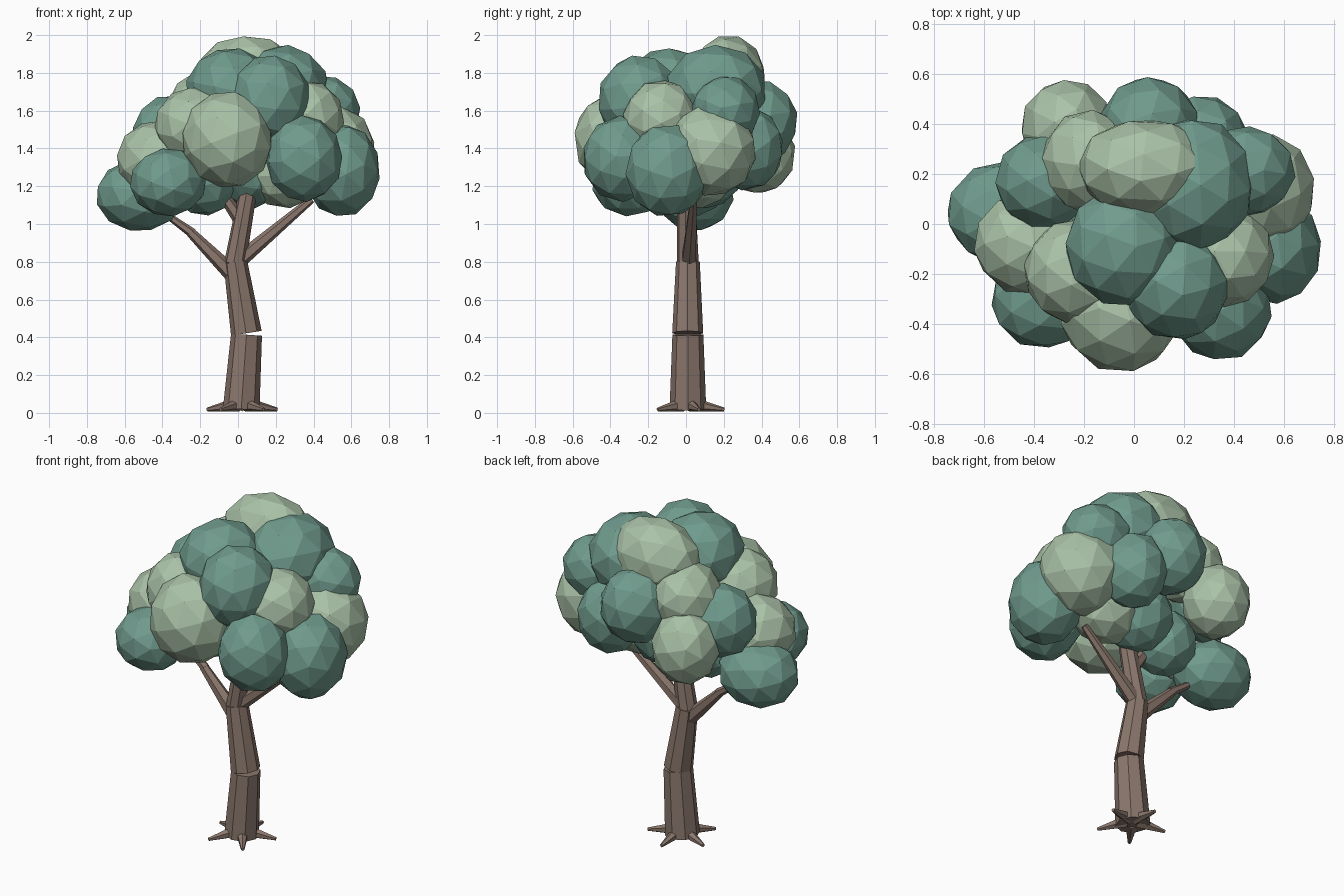
import bpy, bmesh, math, random
from mathutils import Vector, Matrix, Euler

random.seed(4)


def material(name, rgb):
    m = bpy.data.materials.new(name)
    m.diffuse_color = (*rgb, 1)
    return m


BARK = material("bark_brown", (0.255, 0.184, 0.150))
DARK = material("dark_green", (0.162, 0.328, 0.268))
LIGHT = material("light_green", (0.402, 0.540, 0.390))


def finish(bm, name, mat):
    me = bpy.data.meshes.new(name)
    bm.to_mesh(me)
    bm.free()
    me.materials.append(mat)
    ob = bpy.data.objects.new(name, me)
    bpy.context.collection.objects.link(ob)
    return ob


def limb(name, a, b, r1, r2, sides=8):
    """Tapered, flat-ended limb between two points."""
    a, b = Vector(a), Vector(b)
    d = b - a
    bm = bmesh.new()
    turn = d.to_track_quat('Z', 'Y').to_matrix().to_4x4()
    bmesh.ops.create_cone(bm, cap_ends=True, segments=sides, radius1=r1, radius2=r2,
                          depth=d.length, matrix=Matrix.Translation((a + b) / 2) @ turn)
    return finish(bm, name, BARK)


def leaf_clump(name, centre, radii, mat):
    """Faceted ball, turned at random, then stretched."""
    bm = bmesh.new()
    bmesh.ops.create_icosphere(bm, subdivisions=2, radius=1.02)
    turn = Euler([random.uniform(0, math.tau) for _ in range(3)]).to_matrix()
    for v in bm.verts:
        p = turn @ v.co
        v.co = Vector(c + r * q for c, r, q in zip(centre, radii, p))
    return finish(bm, name, mat)


# Trunk segments, each cut square to its own axis
limb("lower_trunk", (0.017, 0.01, 0.02), (0.045, 0.01, 0.414), 0.097, 0.082)
limb("middle_trunk", (0.044, 0.009, 0.422), (-0.014, 0.010, 0.80), 0.082, 0.063)
limb("upper_trunk", (-0.016, 0.010, 0.79), (0.058, 0.0, 1.20), 0.058, 0.047)

# Branches
limb("left_branch", (-0.03, 0.01, 0.735), (-0.25, 0.03, 0.955), 0.045, 0.026, 6)
limb("left_branch_tip", (-0.24, 0.03, 0.95), (-0.40, 0.04, 1.065), 0.026, 0.016, 6)
limb("right_branch", (0.01, 0.015, 0.81), (0.39, 0.04, 1.13), 0.042, 0.020, 6)
limb("small_branch", (0.02, 0.01, 1.01), (-0.09, 0.01, 1.17), 0.038, 0.028, 6)

# Spiky roots
for i in range(5):
    a = math.radians(18 + 72 * i)
    c, s = math.cos(a), math.sin(a)
    limb(f"root_{i + 1}", (0.022 + 0.03 * c, 0.008 + 0.03 * s, 0.045),
         (0.022 + 0.195 * c, 0.008 + 0.195 * s, 0.018), 0.037, 0.010, 6)

# Leaf clumps: centre, radii
dark = {
    "front_right": ((0.35, -0.342, 1.345), (0.20, 0.205, 0.225)),
    "front_left": ((-0.37, -0.303, 1.22), (0.20, 0.195, 0.178)),
    "far_left": ((-0.52, 0.045, 1.153), (0.23, 0.205, 0.19)),
    "far_right": ((0.55, -0.098, 1.283), (0.20, 0.22, 0.245)),
    "upper_front": ((0.17, -0.245, 1.655), (0.213, 0.22, 0.237)),
    "crown_front": ((-0.04, -0.09, 1.71), (0.235, 0.24, 0.22)),
    "crown_right": ((0.24, 0.16, 1.715), (0.24, 0.265, 0.23)),
    "right_shoulder": ((0.44, 0.21, 1.60), (0.205, 0.18, 0.185)),
    "left_shoulder": ((-0.36, 0.17, 1.475), (0.195, 0.19, 0.205)),
    "back": ((0.062, 0.38, 1.54), (0.20, 0.21, 0.22)),
    "back_right": ((0.275, 0.32, 1.40), (0.185, 0.195, 0.22)),
    "inner": ((0.06, 0.10, 1.285), (0.20, 0.20, 0.20)),
    "inner_left": ((-0.18, 0.04, 1.235), (0.18, 0.18, 0.19)),
}
light = {
    "front": ((-0.055, -0.353, 1.447), (0.24, 0.24, 0.253)),
    "right": ((0.495, 0.135, 1.39), (0.23, 0.235, 0.242)),
    "left": ((-0.425, -0.08, 1.34), (0.215, 0.205, 0.205)),
    "left_front": ((-0.23, -0.19, 1.52), (0.21, 0.21, 0.205)),
    "crown_top": ((0.05, 0.225, 1.775), (0.275, 0.195, 0.222)),
    "right_middle": ((0.36, -0.13, 1.56), (0.20, 0.20, 0.20)),
    "back_left_upper": ((-0.18, 0.25, 1.605), (0.19, 0.205, 0.20)),
    "back_left": ((-0.268, 0.385, 1.373), (0.185, 0.192, 0.212)),
    "inner_right": ((0.25, 0.06, 1.285), (0.21, 0.20, 0.20)),
}
for group, mat in ((dark, DARK), (light, LIGHT)):
    for place, (centre, radii) in group.items():
        leaf_clump("leaves_" + place, centre, radii, mat)
